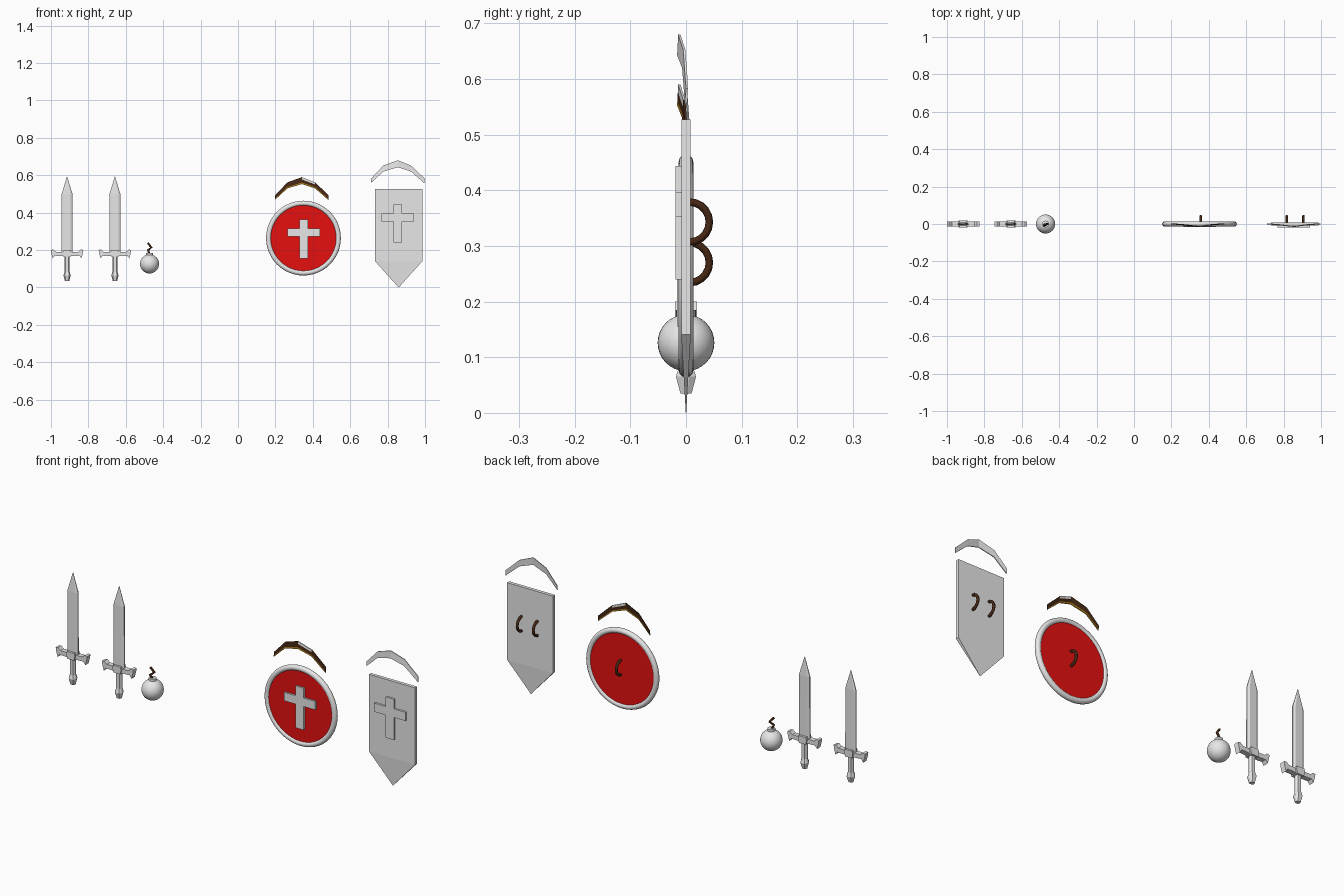
import bpy, bmesh, math
from mathutils import Matrix

if "Cube" in bpy.data.objects:
    bpy.data.objects.remove(bpy.data.objects["Cube"], do_unlink=True)


def material(name, rgb):
    m = bpy.data.materials.new(name)
    m.use_nodes = True
    m.diffuse_color = (*rgb, 1)
    m.node_tree.nodes["Principled BSDF"].inputs["Base Color"].default_value = (*rgb, 1)
    return m


steel = material("pale steel", (0.8, 0.8, 0.8))
red = material("red", (0.8, 0.005, 0.005))
brown = material("dark brown", (0.06, 0.02, 0.007))
gold = material("gold", (0.4, 0.2, 0.01))


def finish(name, bm, *mats):
    bmesh.ops.recalc_face_normals(bm, faces=bm.faces)
    mesh = bpy.data.meshes.new(name)
    bm.to_mesh(mesh)
    bm.free()
    for m in mats:
        mesh.materials.append(m)
    ob = bpy.data.objects.new(name, mesh)
    bpy.context.collection.objects.link(ob)
    return ob


def loft(name, rings, *mats, rule=None):
    """Skin matching rings of points and cap the ends; rule(ring, side) picks a colour."""
    bm = bmesh.new()
    rows = [[bm.verts.new(p) for p in ring] for ring in rings]
    n = len(rows[0])
    for r, (a, b) in enumerate(zip(rows, rows[1:])):
        for i in range(n):
            j = (i + 1) % n
            f = bm.faces.new((a[i], a[j], b[j], b[i]))
            f.material_index = rule(r, i) if rule else 0
    bm.faces.new(rows[0])
    bm.faces.new(rows[-1])
    bmesh.ops.remove_doubles(bm, verts=bm.verts, dist=0.00005)
    return finish(name, bm, *mats)


def prism(name, outline, y0, y1, mat):
    return loft(name, [[(x, y, z) for x, z in outline] for y in (y0, y1)], mat)


def mirrored(half, cx):
    """Full outline from its right half, listed top to bottom."""
    left = [(-x, z) for x, z in reversed(half) if x > 0]
    return [(cx + x, z) for x, z in half + left]


def tube(name, points, radius, mat, sides=8):
    """Round rod along a path, made from a bevelled curve."""
    cu = bpy.data.curves.new(name, "CURVE")
    cu.dimensions = "3D"
    cu.bevel_depth = radius
    cu.bevel_resolution = sides // 4
    cu.use_fill_caps = True
    sp = cu.splines.new("POLY")
    sp.points.add(len(points) - 1)
    for p, co in zip(sp.points, points):
        p.co = (*co, 1)
    cu.materials.append(mat)
    ob = bpy.data.objects.new(name, cu)
    bpy.context.collection.objects.link(ob)
    bpy.ops.object.select_all(action="DESELECT")
    ob.select_set(True)
    bpy.context.view_layer.objects.active = ob
    bpy.ops.object.convert(target="MESH")


def disc(name, x, y, z, radius, depth, mat, axis, sides):
    bm = bmesh.new()
    turn = Matrix.Rotation(math.pi / 2, 4, "X") if axis == "Y" else Matrix()
    bmesh.ops.create_cone(bm, cap_ends=True, segments=sides, radius1=radius,
                          radius2=radius, depth=depth,
                          matrix=Matrix.Translation((x, y, z)) @ turn)
    return finish(name, bm, mat)


def bar_ring(cx, z, hx, hy, chamfer):
    """Six or eight sided section of a blade or grip."""
    k = hx * chamfer
    e = hy * 0.3
    return [(cx + sx, sy, z) for sx, sy in
            ((hx, -e), (hx, e), (k, hy), (-k, hy), (-hx, e), (-hx, -e), (-k, -hy), (k, -hy))]


def sword(side, cx):
    blade = [(0.19, 0.03, 0.009), (0.5, 0.029, 0.008), (0.594, 0.0005, 0.001)]
    loft(side + "_sword_blade", [bar_ring(cx, *s, 0.65) for s in blade], steel)
    grip = [(0.035, 0.012, 0.01), (0.065, 0.019, 0.018), (0.085, 0.014, 0.012),
            (0.18, 0.014, 0.012)]
    loft(side + "_sword_grip", [bar_ring(cx, *s, 0.6) for s in grip], steel)
    # hooked cross guard with a thicker middle block
    half = [(0.06, 0.191), (0.074, 0.203), (0.087, 0.201), (0.085, 0.185),
            (0.077, 0.155), (0.066, 0.17), (0.018, 0.168)]
    prism(side + "_sword_guard", mirrored(half, cx), -0.013, 0.013, steel)
    block = [(0.02, 0.2), (0.024, 0.185), (0.018, 0.164)]
    prism(side + "_sword_guard_block", mirrored(block, cx), -0.02, 0.02, steel)


sword("right", -0.914)
sword("left", -0.658)

# Round bomb with a collar and a crooked fuse
bx, bz = -0.473, 0.126
bm = bmesh.new()
bmesh.ops.create_uvsphere(bm, u_segments=32, v_segments=16, radius=0.051,
                          matrix=Matrix.Translation((bx, 0, bz)))
ball = finish("bomb_ball", bm, steel)
ball.data.shade_smooth()
disc("bomb_collar", bx, 0, 0.177, 0.018, 0.016, steel, "Z", 16)
tube("bomb_fuse", [(bx, 0, 0.178), (bx - 0.008, -0.008, 0.2),
                   (bx + 0.01, 0, 0.214), (bx - 0.009, -0.006, 0.237)], 0.006, brown)


def cross(name, cx, top, arm_top, arm_low, low, y0, y1):
    half = [(0.023, top), (0.023, arm_top), (0.087, arm_top),
            (0.087, arm_low), (0.023, arm_low), (0.023, low)]
    prism(name, mirrored(half, cx), y0, y1, steel)


def handle(name, x, z):
    arc = [math.pi * i / 10 for i in range(11)]
    tube(name, [(x, 0.006 + 0.036 * math.sin(a), z + 0.036 * math.cos(a)) for a in arc],
         0.0068, brown)


# Round shield
rx, rz = 0.35, 0.264
disc("round_shield_face", rx, 0, rz, 0.186, 0.014, red, "Y", 48)
rim = []
for i in range(49):
    a = 2 * math.pi * i / 48
    rim.append([(rx + math.cos(a) * r, y, rz + math.sin(a) * r) for r, y in
                [(0.1865 + 0.0135 * math.cos(b), 0.0135 * math.sin(b))
                 for b in [math.pi * k / 6 for k in range(12)]]])
bm = bmesh.new()
rows = [[bm.verts.new(p) for p in ring] for ring in rim[:-1]]
for a, b in zip(rows, rows[1:] + rows[:1]):
    for i in range(12):
        bm.faces.new((a[i], a[i - 1], b[i - 1], b[i]))
finish("round_shield_rim", bm, steel).data.shade_smooth()
cross("round_shield_cross", 0.352, 0.364, 0.315, 0.273, 0.155, -0.016, -0.005)
handle("round_shield_handle", 0.357, 0.27)

# Pointed shield, thinning to an edge at the lower tip
px = 0.859
rings = []
for z, hx, hy in ((0.527, 0.127, 0.0085), (0.141, 0.127, 0.0085), (0.0, 0.0004, 0.0004)):
    rings.append([(px - hx, -hy, z), (px + hx, -hy, z), (px + hx, hy, z), (px - hx, hy, z)])
loft("pointed_shield_body", rings, steel)
cross("pointed_shield_cross", 0.854, 0.444, 0.396, 0.353, 0.24, -0.0185, -0.005)
for side, x in (("right", 0.817), ("left", 0.906)):
    handle("pointed_shield_handle_" + side, x, 0.343)


def crest(name, cx, dz, mats, rule=None):
    """Thin arched band leaning forward at its middle, in three height bands."""
    arch = [(-0.143, 0.583, 0.560, 0.002), (-0.078, 0.652, 0.620, -0.003),
            (0, 0.680, 0.643, -0.012), (0.07, 0.652, 0.620, -0.003),
            (0.143, 0.583, 0.556, 0.002)]
    rings = []
    for x, top, low, y in arch:
        lean = -0.002
        front = [(cx + x, y - 0.002 + lean * t, top + (low - top) * t + dz)
                 for t in (0, 0.35, 0.78, 1)]
        back = [(a, b + 0.004, c) for a, b, c in reversed(front)]
        rings.append(front + back)
    loft(name, rings, *mats, rule=rule)


def trim(ring, side):
    if side in (2, 3, 4):
        return 1                      # gold lower edge
    if ring == 2 and side in (0, 6, 7):
        return 2                      # bare metal near the top
    return 0


crest("pointed_shield_crest", 0.855, 0, [steel])
crest("round_shield_crest", 0.342, -0.09, [brown, gold, steel], trim)
